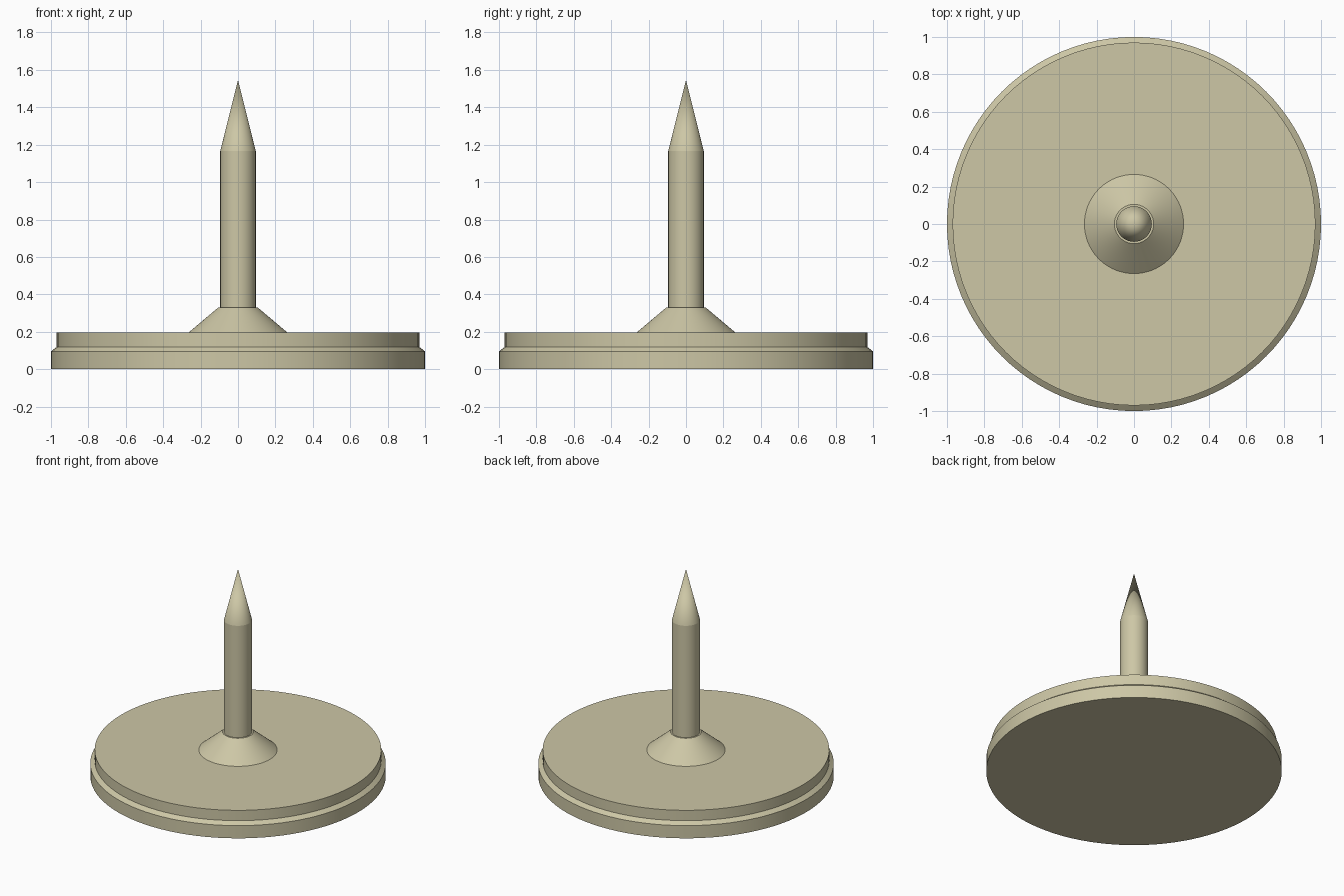
import bpy, bmesh, math

if "Cube" in bpy.data.objects:
    bpy.data.objects.remove(bpy.data.objects["Cube"])

SEGMENTS = 96

metal = bpy.data.materials.new("pale_brass")
metal.diffuse_color = (0.61, 0.57, 0.38, 1.0)
metal.use_nodes = True
metal.node_tree.nodes["Principled BSDF"].inputs["Base Color"].default_value = metal.diffuse_color


def lathe(name, profile):
    """Revolve (radius, height) points around z; radius 0 closes to a point."""
    bm = bmesh.new()
    rings = []
    for r, z in profile:
        if r == 0:
            rings.append([bm.verts.new((0, 0, z))])
        else:
            rings.append([bm.verts.new((r * math.cos(a), r * math.sin(a), z))
                          for a in (2 * math.pi * i / SEGMENTS for i in range(SEGMENTS))])
    for low, high in zip(rings, rings[1:]):
        for i in range(SEGMENTS):
            j = (i + 1) % SEGMENTS
            if len(high) == 1:
                bm.faces.new((low[i], low[j], high[0]))
            else:
                bm.faces.new((low[i], low[j], high[j], high[i]))
    # flat end caps
    bm.faces.new(rings[0][::-1])
    if len(rings[-1]) > 1:
        bm.faces.new(rings[-1])
    bmesh.ops.recalc_face_normals(bm, faces=bm.faces)
    mesh = bpy.data.meshes.new(name)
    bm.to_mesh(mesh)
    bm.free()
    mesh.materials.append(metal)
    obj = bpy.data.objects.new(name, mesh)
    bpy.context.collection.objects.link(obj)
    bpy.ops.object.select_all(action='DESELECT')
    obj.select_set(True)
    bpy.context.view_layer.objects.active = obj
    bpy.ops.object.shade_smooth_by_angle(angle=math.radians(10))
    return obj


# Stepped round head with a small chamfer
lathe("head_disc", [(1.0, 0), (1.0, 0.095), (0.97, 0.118), (0.97, 0.195)])
# Conical collar that carries the shaft
lathe("collar", [(0.265, 0.195), (0.105, 0.33)])
# Straight shaft ending in a sharp point
lathe("pin", [(0.095, 0.33), (0.095, 1.165), (0, 1.545)])
